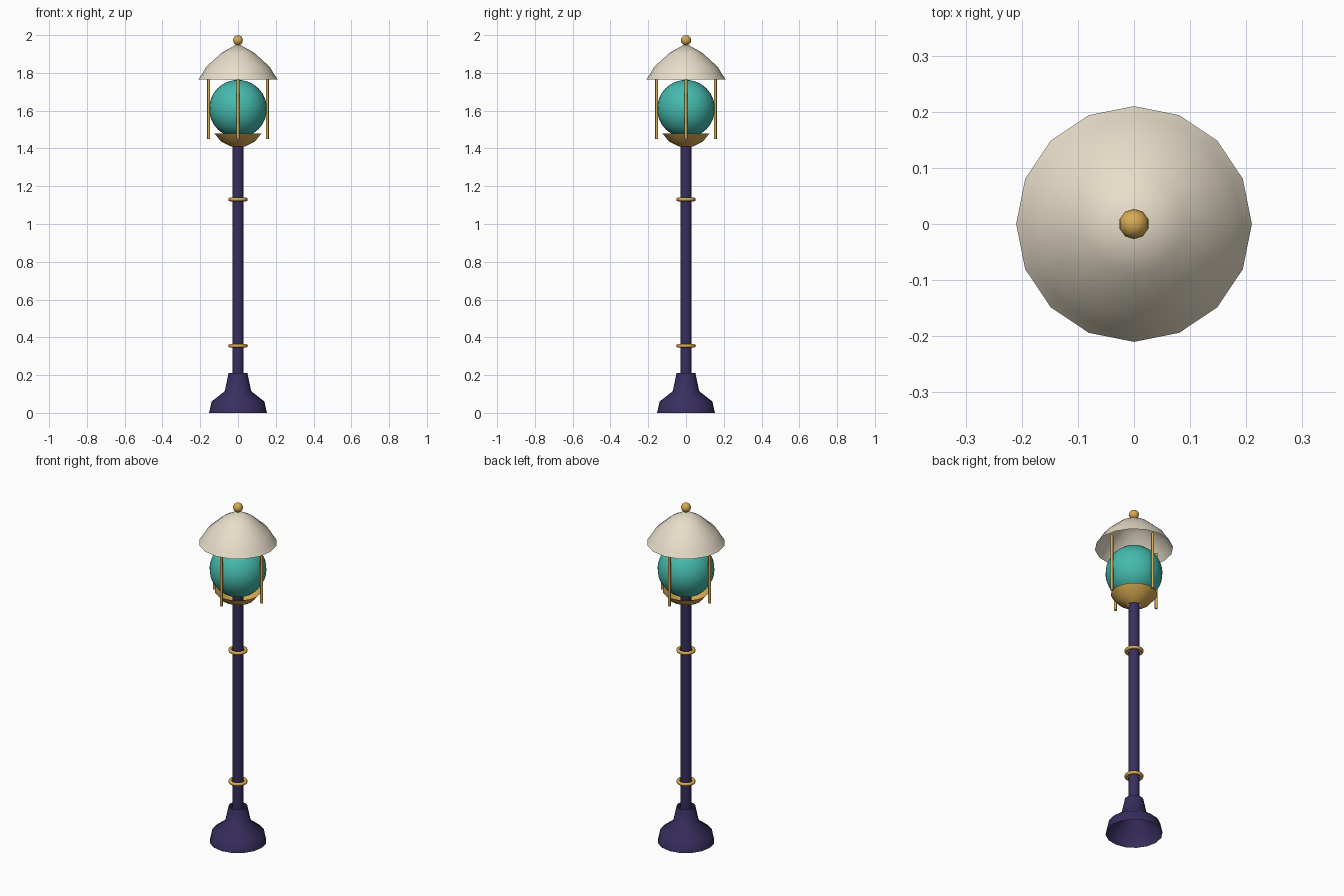
import bpy, math

if "Cube" in bpy.data.objects:
    bpy.data.objects.remove(bpy.data.objects["Cube"])

def lin(c):
    return tuple(v / 12.92 if v <= 0.04045 else ((v + 0.055) / 1.055) ** 2.4 for v in c) + (1.0,)

def material(name, rgb):
    m = bpy.data.materials.new(name)
    m.diffuse_color = lin(rgb)
    m.use_nodes = True
    m.node_tree.nodes["Principled BSDF"].inputs["Base Color"].default_value = m.diffuse_color
    return m

INDIGO = material("indigo", (0.22, 0.18, 0.37))
GOLD = material("gold", (0.85, 0.67, 0.32))
CREAM = material("cream", (0.91, 0.87, 0.79))
TEAL = material("teal", (0.27, 0.73, 0.68))

def finish(ob, name, mat, angle=60):
    ob.name = name
    ob.data.materials.append(mat)
    bpy.ops.object.select_all(action='DESELECT')
    ob.select_set(True)
    bpy.context.view_layer.objects.active = ob
    bpy.ops.object.shade_smooth_by_angle(angle=math.radians(angle))
    return ob

def lathe(name, profile, mat, sides=16):
    """Open shell turned around z from (radius, height) points, bottom to top."""
    verts, rings, faces = [], [], []
    for r, z in profile:
        n = sides if r > 0 else 1
        rings.append([len(verts) + i % n for i in range(sides)])
        verts += [(r * math.cos(math.tau * i / sides), r * math.sin(math.tau * i / sides), z)
                  for i in range(n)]
    for a, b in zip(rings, rings[1:]):
        for i in range(sides):
            j = (i + 1) % sides
            f = [a[i], a[j], b[j], b[i]]
            faces.append(list(dict.fromkeys(f)))
    me = bpy.data.meshes.new(name)
    me.from_pydata(verts, [], faces)
    ob = bpy.data.objects.new(name, me)
    bpy.context.collection.objects.link(ob)
    return finish(ob, name, mat)

def rod(name, r, z0, z1, mat, x=0, y=0, sides=12):
    bpy.ops.mesh.primitive_cylinder_add(vertices=sides, radius=r, depth=z1 - z0,
                                        location=(x, y, (z0 + z1) / 2))
    return finish(bpy.context.object, name, mat)

def ball(name, r, z, mat, seg, rings):
    bpy.ops.mesh.primitive_uv_sphere_add(segments=seg, ring_count=rings, radius=r, location=(0, 0, z))
    return finish(bpy.context.object, name, mat)

# Flared foot and post
lathe("base", [(0.153, 0), (0.14, 0.06), (0.07, 0.115), (0.05, 0.21)], INDIGO)
rod("post", 0.03, 0.12, 1.465, INDIGO)

# Rings around the post
for i, z in enumerate((0.355, 1.13)):
    bpy.ops.mesh.primitive_torus_add(major_radius=0.042, minor_radius=0.01, major_segments=20,
                                     minor_segments=8, location=(0, 0, z))
    finish(bpy.context.object, f"post_ring_{i + 1}", GOLD)

# Lamp: dish, globe, four support rods
lathe("globe_dish", [(0.036, 1.41), (0.09, 1.437), (0.125, 1.48)], GOLD)
ball("globe", 0.153, 1.61, TEAL, 24, 16)
for i in range(4):
    a = i * math.pi / 2
    rod(f"support_rod_{i + 1}", 0.008, 1.45, 1.79, GOLD,
        0.155 * math.cos(a), 0.155 * math.sin(a), 8)

# Roof shell and finial
lathe("roof", [(0.21, 1.765), (0.193, 1.79), (0.168, 1.832), (0.088, 1.905), (0, 1.955)], CREAM)
ball("finial", 0.027, 1.973, GOLD, 10, 8)
